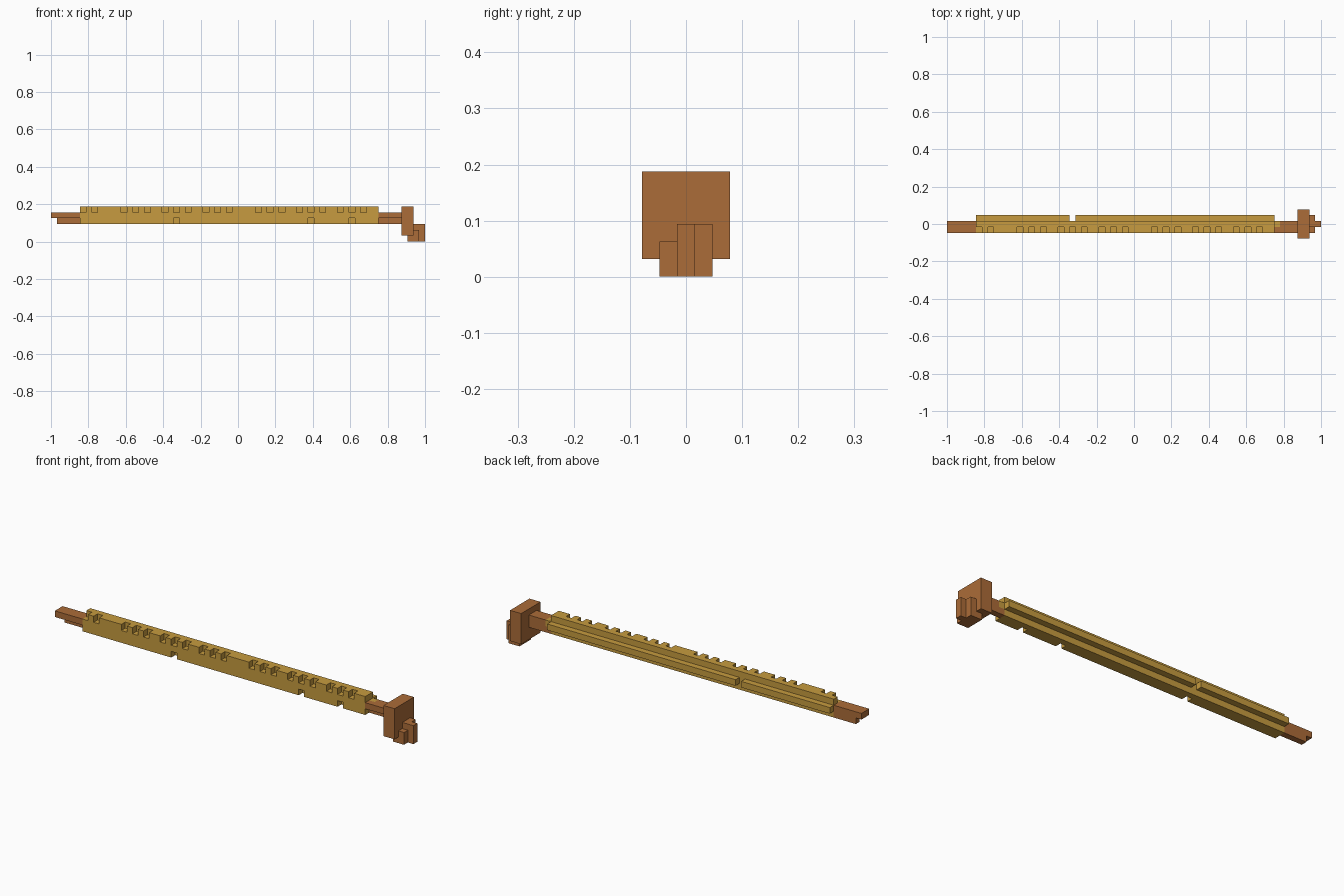
import bpy
import bmesh

UNIT = 1 / 32  # every part sits on this grid

cube = bpy.data.objects.get("Cube")
if cube:
    bpy.data.objects.remove(cube, do_unlink=True)


def make_material(name, color):
    mat = bpy.data.materials.new(name)
    mat.use_nodes = True
    mat.diffuse_color = color
    mat.node_tree.nodes["Principled BSDF"].inputs["Base Color"].default_value = color
    return mat


brown = make_material("brown wood", (0.41, 0.15, 0.04, 1))
gold = make_material("gold metal", (0.57, 0.33, 0.05, 1))


def place(x, y, z):
    """Grid position to model position."""
    return ((x - 32) * UNIT, (y - 2.5) * UNIT, z * UNIT)


def blocks(name, boxes, mat):
    """One object from boxes, each given as x, y and z ranges on the grid."""
    bm = bmesh.new()
    for xs, ys, zs in boxes:
        made = bmesh.ops.create_cube(bm, size=1)["verts"]
        for v in made:
            v.co = place(xs[v.co.x > 0], ys[v.co.y > 0], zs[v.co.z > 0])
    mesh = bpy.data.meshes.new(name)
    bm.to_mesh(mesh)
    bm.free()
    mesh.materials.append(mat)
    obj = bpy.data.objects.new(name, mesh)
    bpy.context.collection.objects.link(obj)
    return obj


# Long gold bar with notches along its front top and bottom edges
START, END = 5, 56
bar = blocks("notched_bar", [((START, END), (1, 3), (3, 6))], gold)
top_notches = [5, 7] + [first + step for first in (12, 19, 26, 35, 42, 49)
                        for step in (0, 2, 4)]
bottom_notches = [21, 44, 51]
cuts = []
for n in top_notches:
    left = n - 0.5 if n == START else n
    cuts.append(((left, n + 1), (0.5, 2), (5, 6.5)))
for n in bottom_notches:
    cuts.append(((n, n + 1), (0.5, 2), (2.5, 4)))
cutter = blocks("notch_cutter", cuts, gold)
cutter.hide_render = True
boolean = bar.modifiers.new("notches", "BOOLEAN")
boolean.operation = "DIFFERENCE"
boolean.solver = "EXACT"
boolean.object = cutter
bpy.context.view_layer.objects.active = bar
bpy.ops.object.modifier_apply(modifier="notches")
bpy.data.objects.remove(cutter, do_unlink=True)

# Rail along the back, broken by one gap, and the small end tenon
GAP = 21
blocks("back_rail", [((START, GAP), (3, 4), (4, 5)),
                     ((GAP + 1, END), (3, 4), (4, 5))], gold)
blocks("bar_tenon", [((END, END + 1), (2, 3), (4, 5))], gold)

# Wooden shaft: tip on one side, neck on the other
blocks("shaft_tip", [((0, START), (1, 3), (4, 5)),
                     ((1, START), (2, 3), (3, 4))], brown)
blocks("shaft_neck", [((END, 60), (1, 2), (4, 5)),
                      ((END + 1, 60), (2, 3), (4, 5)),
                      ((END, 60), (2, 3), (3, 4))], brown)

# Head block with the foot and prongs at its lower outer edge
blocks("head_block", [((60, 62), (0, 5), (1, 6))], brown)
blocks("head_foot", [((61, 62), (1, 4), (0, 1))], brown)
blocks("front_prong", [((62, 63), (1, 2), (0, 2))], brown)
blocks("middle_prong", [((62, 64), (2, 3), (0, 3))], brown)
blocks("back_prong", [((62, 63), (3, 4), (0, 3))], brown)
